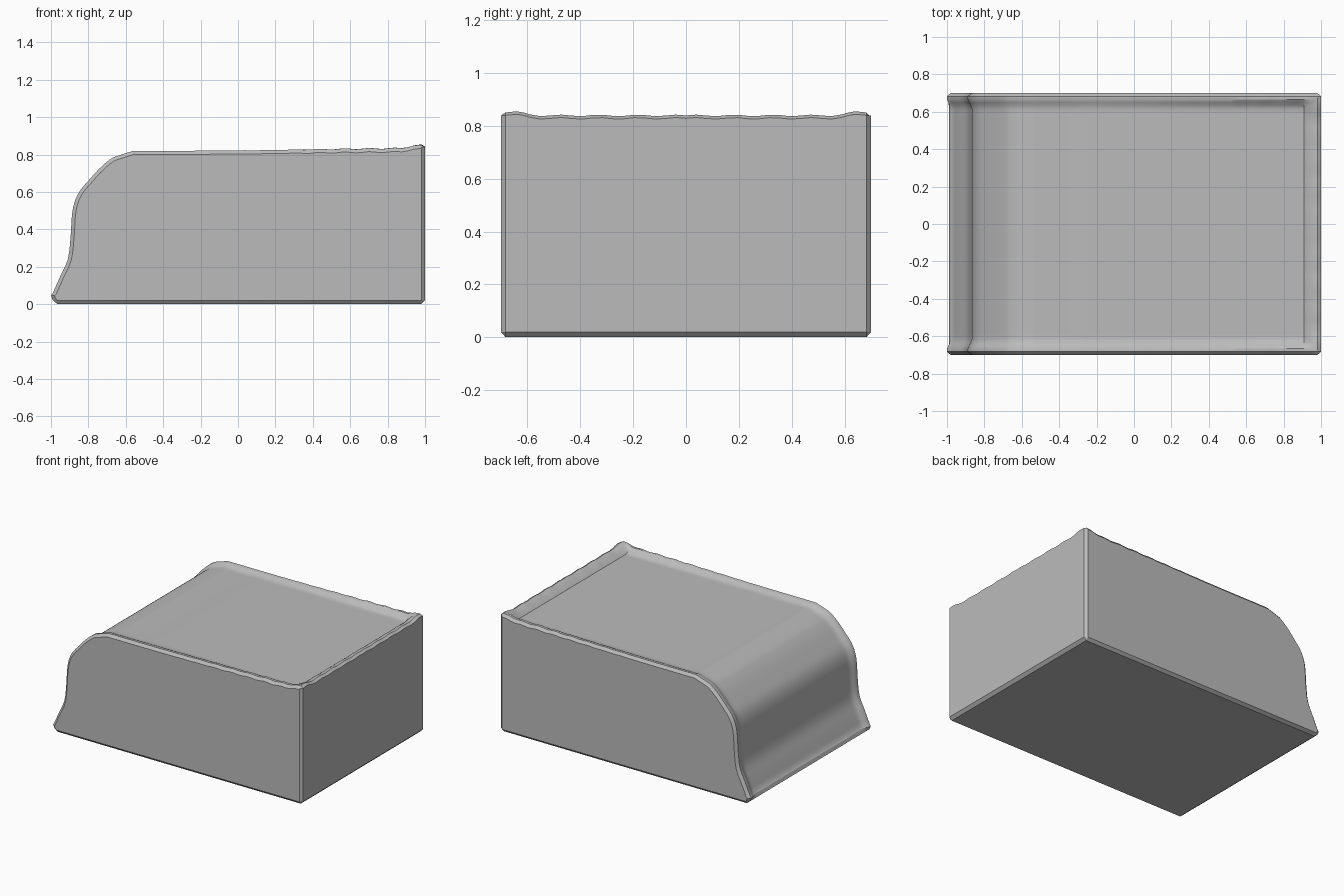
import bpy, bmesh, math
from mathutils import Vector

cube = bpy.data.objects.get("Cube")
if cube:
    bpy.data.objects.remove(cube, do_unlink=True)

# Single grey material
grey = bpy.data.materials.new("plain grey")
grey.use_nodes = True
grey.diffuse_color = (0.5, 0.5, 0.5, 1)
grey.node_tree.nodes["Principled BSDF"].inputs["Base Color"].default_value = (0.5, 0.5, 0.5, 1)


def ease(a, b, t):
    t = min(max((t - a) / (b - a), 0), 1)
    return t * t * (3 - 2 * t)


# Curved nose from the toe up to the roof, smoothed with a spline
NOSE = [(-0.99, 0.06), (-0.95, 0.15), (-0.91, 0.24), (-0.895, 0.36), (-0.885, 0.5),
        (-0.855, 0.59), (-0.80, 0.66), (-0.72, 0.745), (-0.64, 0.8), (-0.56, 0.82)]


def spline(points, steps):
    pts = [Vector(p) for p in points]
    ext = [2 * pts[0] - pts[1]] + pts + [2 * pts[-1] - pts[-2]]
    out = []
    for a, b, c, d in zip(ext, ext[1:], ext[2:], ext[3:]):
        for i in range(steps):
            t = i / steps
            out.append(0.5 * (2 * b + (c - a) * t + (2 * a - 5 * b + 4 * c - d) * t * t
                              + (3 * b - a - 3 * c + d) * t ** 3))
    return out[:-steps] + [pts[-1]]


nose = spline(NOSE, 3)
ROOF = 44
roof = [Vector((-0.56 + 1.54 * i / ROOF, 0.82)) for i in range(1, ROOF + 1)]
foot = [Vector((-0.965, 0)), Vector((-0.99, 0.02)), Vector((-1, 0.045))]
back = [Vector((1, 0.82)), Vector((1, 0.02)), Vector((0.98, 0))]
profile = foot + nose + roof + back
count = len(profile)
soft = range(len(foot) - 1, len(foot) + len(nose) + len(roof))


def normal(i):
    d = profile[(i + 1) % count] - profile[i - 1]
    return Vector((-d.y, d.x)).normalized()


def section(y):
    """Profile at one station across the body, dished between raised side rims."""
    side = abs(y)
    rim = ease(0.62, 0.67, side)
    result = []
    for i, p in enumerate(profile):
        q = p.copy()
        if i in soft:
            q -= normal(i) * 0.02 * (1 - rim)
        # Wavy lip that grows toward the tall back end
        if p.y > 0.81 and p.x > -0.3:
            edge = max(rim, ease(0.91, 0.96, p.x))
            grow = ease(-0.3, 1, p.x)
            wave = 0.004 * math.sin(p.x * 47) + 0.003 * math.sin(side * 43)
            lip = 0.82 + 0.016 * grow + wave * grow
            lip += 0.014 * ease(0.86, 0.94, p.x) * ease(0.56, 0.66, side)
            q.y = 0.802 + (lip - 0.802) * edge
            if i == count - 3:
                q.y -= 0.008
        if side > 0.699:
            q -= normal(i) * 0.019
        result.append(Vector((q.x, y, q.y)))
    return result


# Body: sections lofted across the width, closed by flat side walls
half = [0.7, 0.683, 0.665, 0.65, 0.635, 0.615]
inner = [-0.59 + 1.18 * i / 30 for i in range(31)]
stations = [-y for y in half] + inner + half[::-1]
bm = bmesh.new()
rings = [[bm.verts.new(v) for v in section(y)] for y in stations]
for a, b in zip(rings, rings[1:]):
    for i in range(count):
        j = (i + 1) % count
        bm.faces.new((a[i], a[j], b[j], b[i]))
bm.faces.new(rings[0])
bm.faces.new(rings[-1][::-1])
bmesh.ops.recalc_face_normals(bm, faces=bm.faces[:])

mesh = bpy.data.meshes.new("curved_block")
bm.to_mesh(mesh)
bm.free()
mesh.materials.append(grey)
body = bpy.data.objects.new("curved_block", mesh)
bpy.context.collection.objects.link(body)
bpy.context.view_layer.objects.active = body
body.select_set(True)
bpy.ops.object.shade_smooth_by_angle(angle=math.radians(30))
